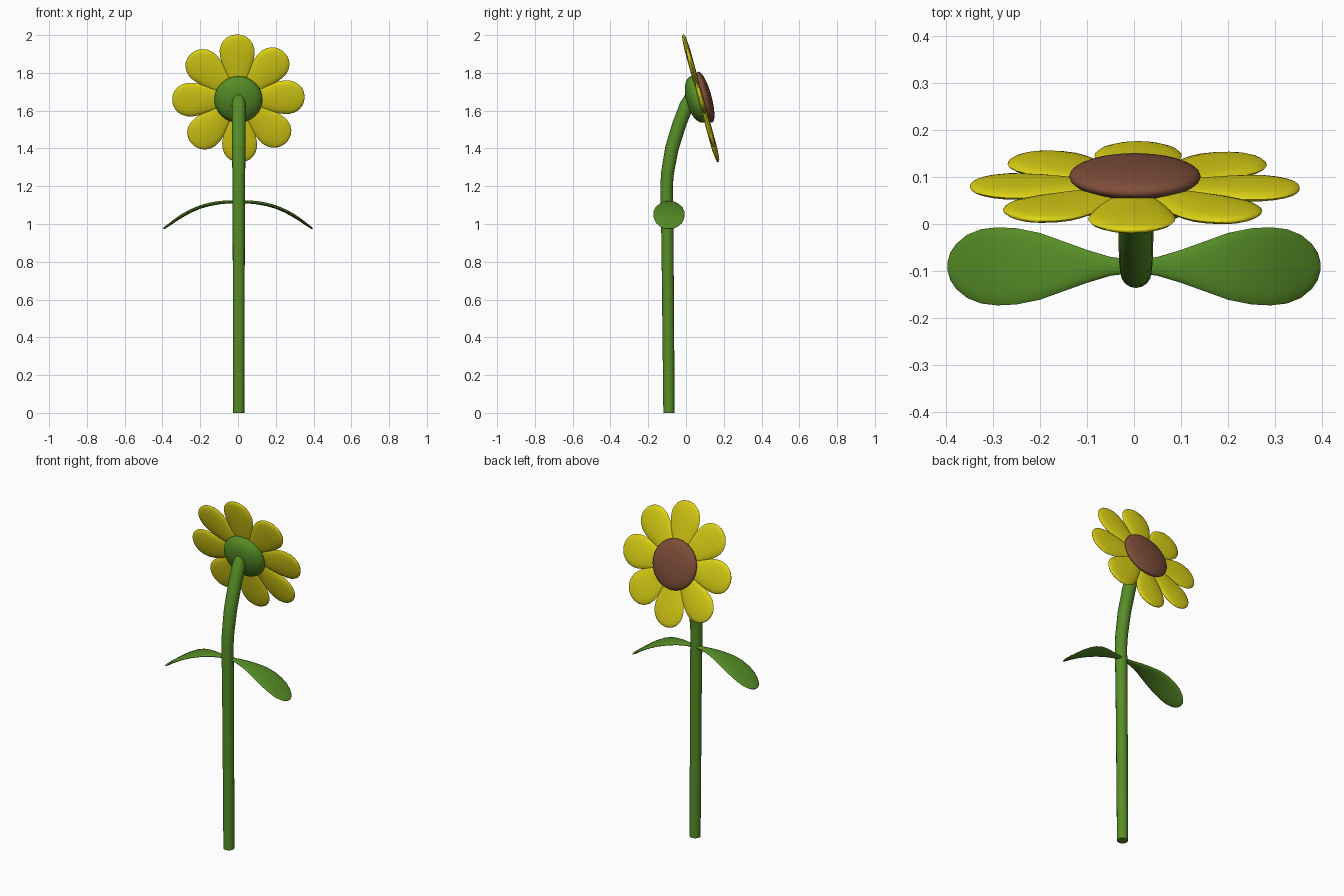
import bpy, bmesh, math
from mathutils import Vector, Matrix

if "Cube" in bpy.data.objects:
    bpy.data.objects.remove(bpy.data.objects["Cube"])


def material(name, rgb):
    m = bpy.data.materials.new(name)
    m.diffuse_color = (*rgb, 1)
    m.use_nodes = True
    m.node_tree.nodes["Principled BSDF"].inputs["Base Color"].default_value = m.diffuse_color
    return m


GREEN = material("leaf green", (0.095, 0.27, 0.02))
YELLOW = material("petal yellow", (0.74, 0.66, 0.008))
BROWN = material("seed brown", (0.21, 0.075, 0.042))


def finish(name, bm, mat, matrix=None):
    bmesh.ops.recalc_face_normals(bm, faces=bm.faces)
    me = bpy.data.meshes.new(name)
    bm.to_mesh(me)
    bm.free()
    if matrix:
        me.transform(matrix)
    me.materials.append(mat)
    ob = bpy.data.objects.new(name, me)
    bpy.context.collection.objects.link(ob)
    bpy.ops.object.select_all(action='DESELECT')
    ob.select_set(True)
    bpy.context.view_layer.objects.active = ob
    bpy.ops.object.shade_smooth_by_angle(angle=math.radians(50))
    return ob


def loft(name, rows, side, mat, sides=16, matrix=None):
    """Elliptical rings along a path; rows are (centre, half width, half thickness)."""
    bm = bmesh.new()
    pts = [Vector(r[0]) for r in rows]
    rings = []
    for i, (_, w, t) in enumerate(rows):
        tangent = (pts[min(i + 1, len(pts) - 1)] - pts[max(i - 1, 0)]).normalized()
        up = tangent.cross(side).normalized()
        rings.append([bm.verts.new(pts[i] + side * w * math.cos(a) + up * t * math.sin(a))
                      for a in (2 * math.pi * k / sides for k in range(sides))])
    for r0, r1 in zip(rings, rings[1:]):
        for k in range(sides):
            n = (k + 1) % sides
            bm.faces.new((r0[k], r0[n], r1[n], r1[k]))
    bm.faces.new(rings[0])
    bm.faces.new(rings[-1])
    return finish(name, bm, mat, matrix)


# Stem: straight below, bending back into the flower head
stem = [(-0.09, 0, .03), (-0.094, .45, .031), (-0.098, .9, .032), (-0.103, 1.2, .033),
        (-0.098, 1.27, .034), (-0.075, 1.4, .036), (-0.035, 1.53, .037),
        (0.004, 1.63, .037), (0.03, 1.68, .032)]
loft("stem", [((0.004, y, z), r, r) for y, z, r in stem], Vector((1, 0, 0)), GREEN)

# Leaves: drooping paddles, one on each side
leaf = [(.0, 1.117, .014, .008), (.05, 1.117, .02, .008), (.1, 1.113, .035, .009),
        (.15, 1.104, .053, .009), (.2, 1.09, .071, .009), (.25, 1.069, .081, .009),
        (.29, 1.047, .083, .009), (.325, 1.025, .079, .008), (.355, 1.003, .067, .007),
        (.378, .987, .048, .006), (.39, .978, .03, .005), (.395, .975, .012, .003)]
for s, label in ((-1, "left"), (1, "right")):
    loft(label + "_leaf", [((s * x, -0.09, z), w, t) for x, z, w, t in leaf],
         Vector((0, 1, 0)), GREEN)

# Flower head frame: local z points to +y and tilts upward
tilt = math.radians(15.4)
head = Matrix.Translation((0.002, 0.078, 1.665)) @ Matrix.Rotation(tilt - math.pi / 2, 4, 'X')

# Petals: eight puffy ovals
petal = [(.05, .028, .008), (.1, .05, .012), (.15, .069, .014), (.2, .085, .015),
         (.24, .092, .015), (.27, .092, .015), (.3, .083, .013), (.322, .068, .011),
         (.337, .05, .009), (.346, .03, .006), (.35, .01, .003)]
for i in range(8):
    turn = Matrix.Rotation(math.radians(45 * i - 1.5), 4, 'Z')
    loft(f"petal_{i + 1}", [((r, 0, 0), w, t) for r, w, t in petal],
         Vector((0, 1, 0)), YELLOW, matrix=head @ turn)


# Seed disc in front, green cup behind
def blob(name, radius, depth, offset, mat):
    bm = bmesh.new()
    bmesh.ops.create_uvsphere(bm, u_segments=32, v_segments=16, radius=1)
    finish(name, bm, mat, head @ Matrix.Translation((0, 0, offset))
           @ Matrix.Diagonal((radius, radius, depth, 1)))


blob("seed_disc", .14, .034, .024, BROWN)
blob("green_cup", .127, .058, -.02, GREEN)
